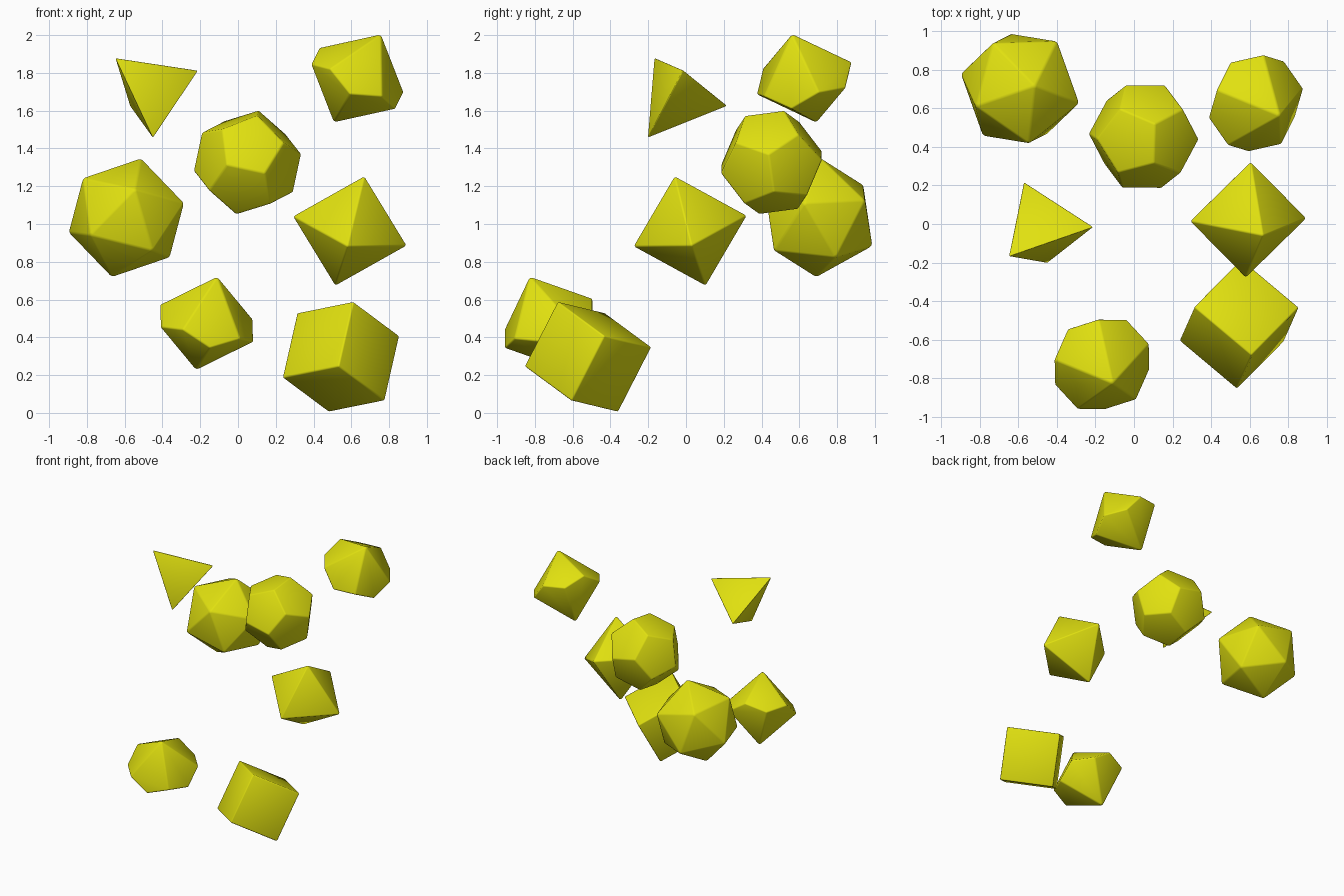
import bpy, bmesh, math
from mathutils import Vector, Matrix
from itertools import product

if "Cube" in bpy.data.objects:
    bpy.data.objects.remove(bpy.data.objects["Cube"])

PHI = (1 + math.sqrt(5)) / 2

yellow = bpy.data.materials.new("yellow")
yellow.diffuse_color = (0.75, 0.75, 0.005, 1)
yellow.use_nodes = True
yellow.node_tree.nodes["Principled BSDF"].inputs["Base Color"].default_value = yellow.diffuse_color


def cyclic(a, b, c):
    """All sign changes and cyclic shifts of one point."""
    pts = set()
    for s in product((1, -1), repeat=3):
        x, y, z = a * s[0], b * s[1], c * s[2]
        pts |= {(x + 0, y + 0, z + 0), (z + 0, x + 0, y + 0), (y + 0, z + 0, x + 0)}
    return [Vector(p) for p in pts]


def frame(a, b):
    """Right-handed axes: first along a, second towards b."""
    e1 = Vector(a).normalized()
    e3 = e1.cross(Vector(b)).normalized()
    e2 = e3.cross(e1)
    return Matrix((e1, e2, e3)).transposed()


def die(name, pts, radius, centre, local, world, bevel=0.009):
    """Hull of points, scaled to radius, turned so the two local directions
    point along the two world directions, with softened edges."""
    size = max(p.length for p in pts)
    bm = bmesh.new()
    for p in pts:
        bm.verts.new(p * radius / size)
    bmesh.ops.convex_hull(bm, input=bm.verts[:])
    bmesh.ops.dissolve_limit(bm, angle_limit=math.radians(2),
                             verts=bm.verts[:], edges=bm.edges[:])
    bmesh.ops.recalc_face_normals(bm, faces=bm.faces[:])
    for f in bm.faces:
        f.smooth = True
    mesh = bpy.data.meshes.new(name)
    bm.to_mesh(mesh)
    bm.free()
    mesh.materials.append(yellow)
    ob = bpy.data.objects.new(name, mesh)
    bpy.context.collection.objects.link(ob)
    rot = frame(*world) @ frame(*local).transposed()
    ob.matrix_world = Matrix.Translation(centre) @ rot.to_4x4()
    mod = ob.modifiers.new("soft_edges", 'BEVEL')
    mod.width = bevel
    mod.segments = 2
    mod.limit_method = 'NONE'
    return ob


# Point sets
cube = [Vector(s) for s in product((1, -1), repeat=3)]
tetra = [p for p in cube if p.x * p.y * p.z > 0]
octa = cyclic(1, 0, 0)
icosa = cyclic(0, 1, PHI)
dodeca = cube + cyclic(0, 1 / PHI, PHI)

# Ten-sided: two poles and a zigzag ring, even ring points are raised
RING, POLE = 0.267, 0.274
ZIG = POLE * (1 - math.cos(math.pi / 5)) / (1 + math.cos(math.pi / 5))
deca = [Vector((0, 0, POLE)), Vector((0, 0, -POLE))]
for i in range(10):
    a = i * math.pi / 5
    deca.append(Vector((RING * math.cos(a), RING * math.sin(a), ZIG * (-1) ** i)))

X, Z = (1, 0, 0), (0, 0, 1)

# The seven dice
die("four_sided_die", tetra, 0.289, (-0.47, -0.042, 1.693),
    ((1, 1, 1), (1, -1, -1)),
    ((-0.175, -0.123, 0.182), (0.257, 0.027, 0.117)), 0.006)
die("six_sided_die", cube, 0.394 * math.sqrt(3) / 2, (0.545, -0.519, 0.297),
    (X, Z), ((-0.286, 0.24, -0.058), (0.074, 0.18, 0.344)))
die("eight_sided_die", octa, 0.313, (0.592, 0.022, 0.963),
    (Z, X), ((0.075, -0.08, 0.283), (0.293, 0.008, -0.077)), 0.008)
die("low_ten_sided_die", deca, POLE, (-0.166, -0.727, 0.474),
    (Z, X), ((0.055, -0.098, 0.243), (0.649, -0.649, -0.406)))
die("high_ten_sided_die", deca, POLE, (0.632, 0.626, 1.771),
    (Z, (-1, 0, 0)), ((0.458, -0.24, 0.857), (-0.042, -0.246, -0.089)))
die("twelve_sided_die", dodeca, 0.289, (0.05, 0.453, 1.326),
    ((1, 1, 1), (0, 1 / PHI, PHI)),
    ((0.448, 0.313, 0.327), (0.279, -0.002, 0.052)))
die("twenty_sided_die", icosa, 0.325, (-0.591, 0.702, 1.033),
    ((0, 1, PHI), (0, -1, PHI)),
    ((0.076, 0.013, 0.309), (0.30, -0.075, 0.07)))
